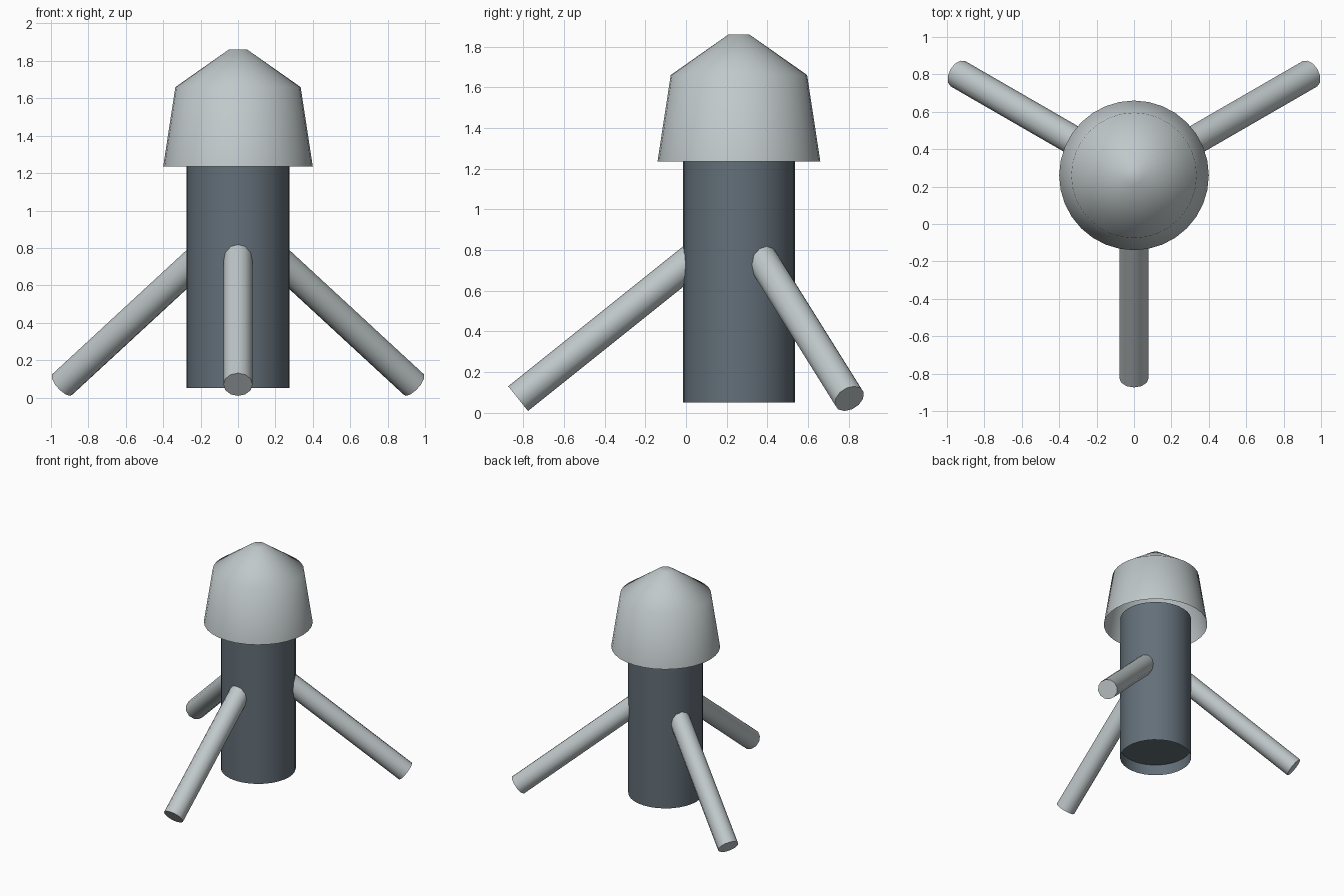
import bpy, bmesh, math
from mathutils import Vector, Matrix

cube = bpy.data.objects.get("Cube")
if cube:
    bpy.data.objects.remove(cube, do_unlink=True)

AXIS_Y = 0.26  # the body axis sits behind the origin


def material(name, rgb):
    mat = bpy.data.materials.new(name)
    mat.use_nodes = True
    color = (*rgb, 1.0)
    mat.diffuse_color = color
    mat.node_tree.nodes["Principled BSDF"].inputs["Base Color"].default_value = color
    return mat


def finish(bm, name, mat, angle):
    bmesh.ops.recalc_face_normals(bm, faces=bm.faces)
    mesh = bpy.data.meshes.new(name)
    bm.to_mesh(mesh)
    bm.free()
    mesh.materials.append(mat)
    obj = bpy.data.objects.new(name, mesh)
    bpy.context.collection.objects.link(obj)
    bpy.ops.object.select_all(action='DESELECT')
    obj.select_set(True)
    bpy.context.view_layer.objects.active = obj
    bpy.ops.object.shade_smooth_by_angle(angle=math.radians(angle))
    return obj


def lathe(name, profile, mat, angle, sides=32):
    """Spin a (radius, height) profile around the vertical body axis."""
    bm = bmesh.new()
    verts = [bm.verts.new((r, 0, z)) for r, z in profile]
    edges = [bm.edges.new(pair) for pair in zip(verts, verts[1:])]
    bmesh.ops.spin(bm, geom=verts + edges, axis=(0, 0, 1), cent=(0, 0, 0),
                   angle=math.tau, steps=sides, use_merge=True)
    bmesh.ops.remove_doubles(bm, verts=bm.verts, dist=0.0005)
    obj = finish(bm, name, mat, angle)
    obj.location.y = AXIS_Y
    return obj


def leg(name, heading, mat, radius=0.078):
    """Round strut running from inside the body down and outwards."""
    out = Vector((math.cos(heading), math.sin(heading), 0))
    top = out * 0.16 + Vector((0, 0, 0.81))
    foot = out * 1.085 + Vector((0, 0, 0.07))
    way = foot - top
    turn = way.to_track_quat('Z', 'Y').to_matrix().to_4x4()
    bm = bmesh.new()
    bmesh.ops.create_cone(bm, cap_ends=True, segments=12, radius1=radius,
                          radius2=radius, depth=way.length,
                          matrix=Matrix.Translation((top + foot) / 2) @ turn)
    obj = finish(bm, name, mat, 40)
    obj.location.y = AXIS_Y


pale = material("pale grey", (0.53, 0.58, 0.59))
slate = material("slate grey", (0.125, 0.16, 0.19))

# Body tube with a shallow recess underneath
lathe("body", [(0, 0.14), (0.274, 0.14), (0.275, 0.05), (0.275, 1.28), (0, 1.28)],
      slate, 40)

# Open bell-shaped hood with a blunt conical roof
lathe("hood", [(0.4, 1.235), (0.335, 1.66), (0.05, 1.86), (0, 1.86)], pale, 60)

# Three splayed legs
for name, degrees in (("front_leg", -90), ("left_leg", 30), ("right_leg", 150)):
    leg(name, math.radians(degrees), pale)
